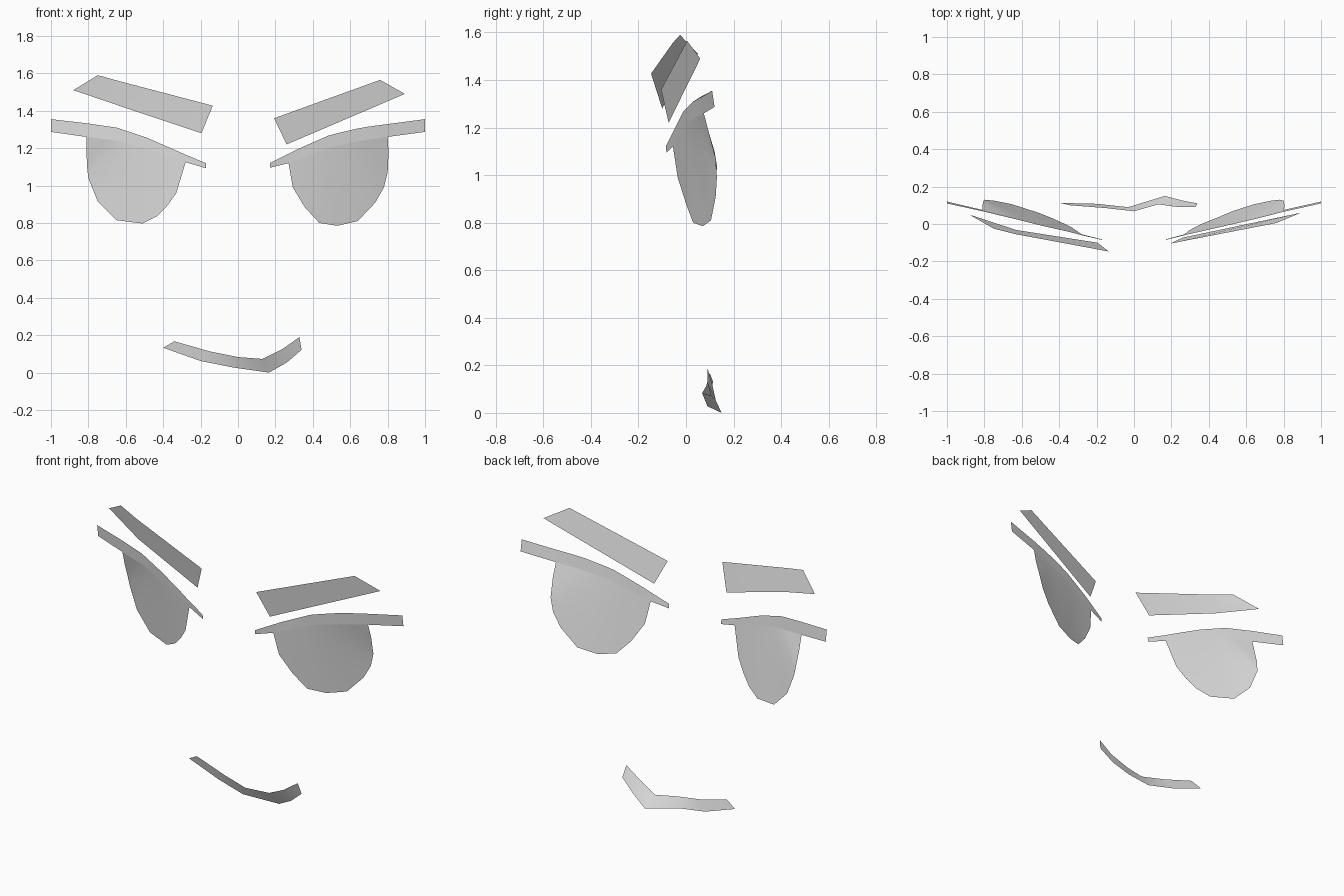
import bpy
import math
from mathutils import Vector

cube = bpy.data.objects.get("Cube")
if cube:
    bpy.data.objects.remove(cube, do_unlink=True)

grey = bpy.data.materials.new("light grey")
grey.use_nodes = True
COLOR = (0.8, 0.8, 0.8, 1.0)
grey.diffuse_color = COLOR
grey.node_tree.nodes["Principled BSDF"].inputs["Base Color"].default_value = COLOR


def sheet(name, top, bottom, rows=1):
    """Thin surface spanned between two edge curves."""
    n = len(top)
    verts, faces = [], []
    for r in range(rows + 1):
        verts += [Vector(a).lerp(Vector(b), r / rows) for a, b in zip(top, bottom)]
    for r in range(rows):
        for i in range(n - 1):
            a = r * n + i
            faces.append((a, a + n, a + n + 1, a + 1))
    mesh = bpy.data.meshes.new(name)
    mesh.from_pydata(verts, [], faces)
    mesh.materials.append(grey)
    obj = bpy.data.objects.new(name, mesh)
    bpy.context.collection.objects.link(obj)
    bpy.ops.object.select_all(action='DESELECT')
    obj.select_set(True)
    bpy.context.view_layer.objects.active = obj
    # Merge coincident corner points, then smooth
    bpy.ops.object.mode_set(mode='EDIT')
    bpy.ops.mesh.select_all(action='SELECT')
    bpy.ops.mesh.remove_doubles(threshold=0.0005)
    bpy.ops.object.mode_set(mode='OBJECT')
    bpy.ops.object.shade_smooth_by_angle(angle=math.radians(35))


def along(curve, x):
    """Point on a polyline at a given x."""
    for a, b in zip(curve, curve[1:]):
        if x <= b[0]:
            break
    return Vector(a).lerp(Vector(b), (x - a[0]) / (b[0] - a[0]))


def eye(side, sign, lid_top, lid_low, rim):
    """Lash strip with a rounded eye continuing from its lower edge."""
    def flip(pts):
        out = [(sign * p[0], p[1], p[2]) for p in pts]
        return out if sign > 0 else out[::-1]
    n = len(rim)
    x0, x1 = rim[0][0], rim[-1][0]
    seam = [along(lid_low, x0 + (x1 - x0) * i / (n - 1)) for i in range(n)]
    seam[0], seam[-1] = Vector(rim[0]), Vector(rim[-1])
    low = [lid_low[0]] + seam + [lid_low[-1]]
    top = [along(lid_top, p[0]) for p in low]
    sheet(side + "_eyelid", flip(top), flip(low))
    sheet(side + "_eye", flip(seam), flip(rim), rows=6)


# Eyes, listed from the inner corner outwards
eye("left", 1,
    [(.17, -.085, 1.12), (.27, -.06, 1.17), (.33, -.046, 1.20), (.49, -.01, 1.27),
     (.66, .03, 1.31), (.81, .068, 1.33), (1, .11, 1.355)],
    [(.17, -.082, 1.095), (.27, -.055, 1.12), (.33, -.042, 1.145), (.49, -.003, 1.205),
     (.66, .038, 1.24), (.80, .075, 1.26), (1, .12, 1.287)],
    [(.27, -.055, 1.12), (.293, -.035, .99), (.36, 0, .88), (.435, .03, .80),
     (.53, .07, .785), (.64, .105, .81), (.735, .125, .91), (.78, .13, .99),
     (.80, .125, 1.07), (.805, .096, 1.18), (.80, .075, 1.26)])
eye("right", -1,
    [(.172, -.085, 1.12), (.28, -.06, 1.165), (.33, -.046, 1.187), (.49, -.01, 1.257),
     (.65, .03, 1.31), (.81, .068, 1.333), (1, .11, 1.355)],
    [(.172, -.082, 1.093), (.28, -.055, 1.125), (.33, -.042, 1.145), (.49, -.003, 1.20),
     (.65, .038, 1.24), (.81, .075, 1.26), (1, .12, 1.287)],
    [(.28, -.055, 1.125), (.33, -.02, .96), (.38, .005, .89), (.435, .03, .835),
     (.51, .06, .797), (.65, .105, .815), (.75, .125, .915), (.80, .13, 1.04),
     (.807, .12, 1.10), (.81, .096, 1.18), (.81, .075, 1.26)])

# Eyebrows
sheet("left_eyebrow",
      [(.193, -.105, 1.36), (.76, .005, 1.565)],
      [(.26, -.073, 1.22), (.892, .06, 1.49)])
sheet("right_eyebrow",
      [(-.75, -.025, 1.59), (-.63, -.055, 1.557), (-.135, -.147, 1.427)],
      [(-.88, .05, 1.51), (-.63, -.032, 1.425), (-.195, -.10, 1.28)])

# Lopsided mouth
sheet("mouth",
      [(-.34, .10, .167), (-.15, .085, .113), (0, .068, .083),
       (.13, .105, .073), (.24, .09, .127), (.328, .09, .19)],
      [(-.40, .113, .133), (-.20, .108, .062), (-.03, .09, .028),
       (.165, .15, 0), (.26, .125, .053), (.34, .11, .122)])
